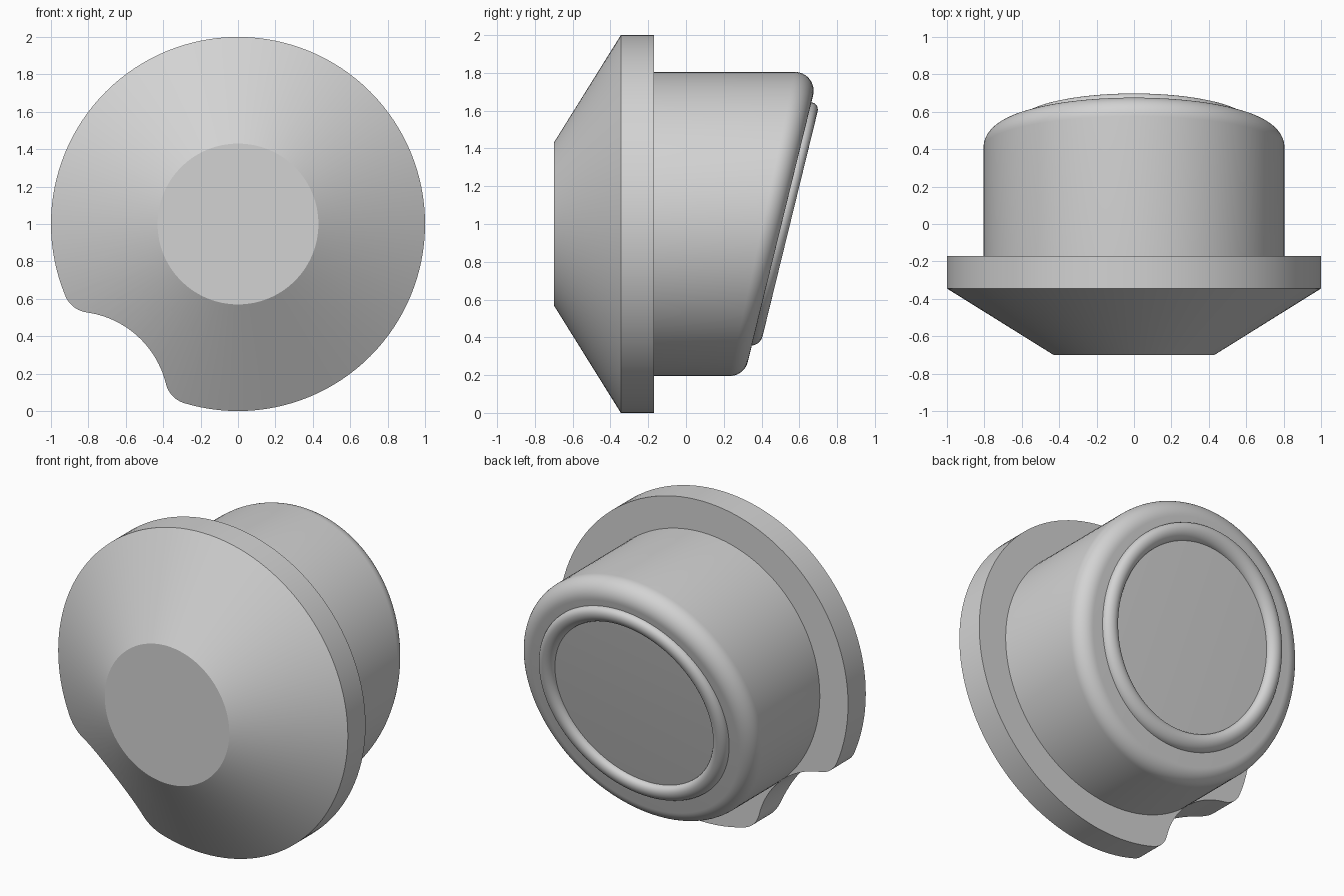
import bpy, bmesh
from math import sin, cos, atan, atan2, acos, pi, sqrt, radians

cube = bpy.data.objects.get("Cube")
if cube:
    bpy.data.objects.remove(cube, do_unlink=True)

grey = bpy.data.materials.new("plain_grey")
grey.use_nodes = True
grey.diffuse_color = (0.65, 0.65, 0.65, 1)
grey.node_tree.nodes["Principled BSDF"].inputs["Base Color"].default_value = grey.diffuse_color

SEG = 128
SLOPE = 0.245      # tilt of the rear face
FACE_Y = 0.506     # rear face depth on the axis


def skin(name, profile, cap_start=False, cap_end=False):
    """Skin rings around the y axis; profile(angle) gives (radius, y) pairs."""
    bm = bmesh.new()
    cols = []
    for i in range(SEG):
        a = 2 * pi * i / SEG
        cols.append([bm.verts.new((r * cos(a), y, 1 + r * sin(a))) for r, y in profile(a)])
    for i, col in enumerate(cols):
        nxt = cols[(i + 1) % SEG]
        for j in range(len(col) - 1):
            bm.faces.new((col[j], nxt[j], nxt[j + 1], col[j + 1]))
    if cap_start:
        bm.faces.new([c[0] for c in cols])
    if cap_end:
        bm.faces.new([c[-1] for c in cols])
    return finish(name, bm)


def finish(name, bm):
    bmesh.ops.recalc_face_normals(bm, faces=bm.faces[:])
    mesh = bpy.data.meshes.new(name)
    bm.to_mesh(mesh)
    bm.free()
    mesh.materials.append(grey)
    obj = bpy.data.objects.new(name, mesh)
    bpy.context.collection.objects.link(obj)
    return obj


def activate(obj):
    bpy.ops.object.select_all(action='DESELECT')
    obj.select_set(True)
    bpy.context.view_layer.objects.active = obj


def arc(cx, cy, r, a, b, n):
    return [(cx + r * cos(a + (b - a) * k / n), cy + r * sin(a + (b - a) * k / n))
            for k in range(n + 1)]


# Front flange: cone with a short rim
flange = skin("front_flange", lambda a: [(0.43, -0.70), (1, -0.345), (1, -0.17)], True, True)


# Notch cutter: round bite with softened corners, mirrored about its own axis
def notch_cutter(dist=1.312, radius=0.507, fillet=0.145, direction=radians(228)):
    u = 1 - fillet
    d = acos((u * u + dist ** 2 - (radius + fillet) ** 2) / (2 * dist * u))
    cx, cy = u * cos(d), u * sin(d)
    b = atan2(-cy, dist - cx)
    half = [(1.6 * cos(d), 1.6 * sin(d))]
    half += arc(cx, cy, fillet, d, b, 12)
    half += arc(dist, 0, radius, pi + b, pi, 16)[1:]
    outline = half + [(p, -q) for p, q in reversed(half[:-1])]
    c, s = cos(direction), sin(direction)
    bm = bmesh.new()
    face = bm.faces.new([bm.verts.new((p * c - q * s, -1, 1 + p * s + q * c)) for p, q in outline])
    out = bmesh.ops.extrude_face_region(bm, geom=[face])["geom"]
    bmesh.ops.translate(bm, vec=(0, 1.2, 0),
                        verts=[v for v in out if isinstance(v, bmesh.types.BMVert)])
    return finish("notch_cutter", bm)


cutter = notch_cutter()
cutter.hide_render = True
cut = flange.modifiers.new("notch", 'BOOLEAN')
cut.operation = 'DIFFERENCE'
cut.solver = 'EXACT'
cut.object = cutter
activate(flange)
bpy.ops.object.modifier_apply(modifier=cut.name)
bpy.data.objects.remove(cutter, do_unlink=True)


# Rear body: cylinder ending in a tilted face with a rounded edge
def body_profile(a, R=0.805, f=0.1):
    s = SLOPE * sin(a)
    phi = atan(s)
    cy = FACE_Y + s * (R - f) - f * sqrt(1 + s * s)
    return [(R, -0.175)] + arc(R - f, cy, f, 0, pi / 2 + phi, 12)


body = skin("rear_body", body_profile, cap_end=True)


# Raised rounded ring on the tilted face
def ring_profile(a):
    return [(r, FACE_Y + SLOPE * sin(a) * r + 0.9 * h)
            for r, h in arc(0.593, 0, 0.05, 0, pi, 14)]


ring = skin("rear_ring", ring_profile)

for obj in (flange, body, ring):
    activate(obj)
    bpy.ops.object.shade_smooth_by_angle(angle=radians(30))
